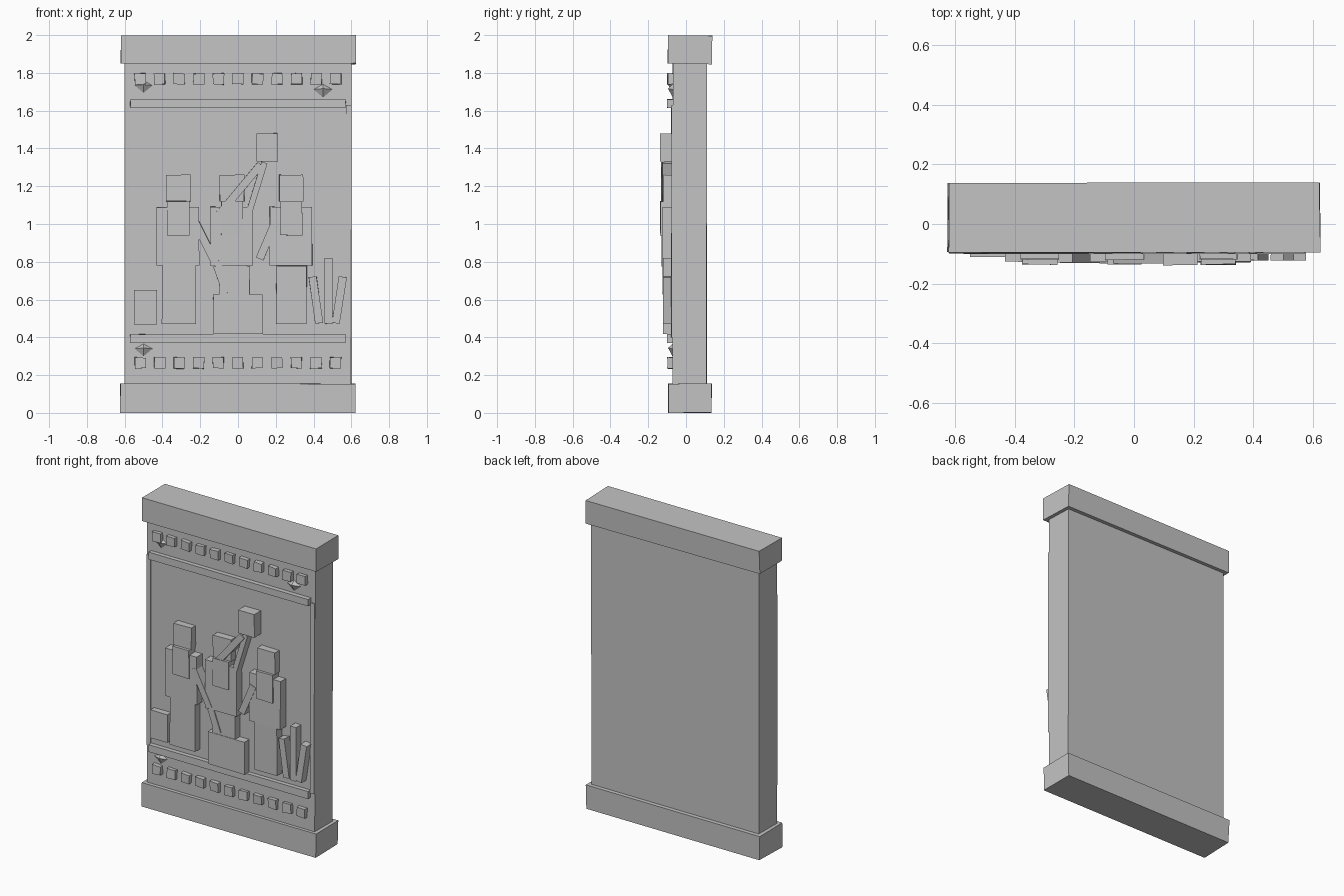
import bpy, bmesh, math, random
from mathutils import Vector, Matrix

if "Cube" in bpy.data.objects:
    bpy.data.objects.remove(bpy.data.objects["Cube"])

random.seed(4)
stone = bpy.data.materials.new("grey stone")
stone.diffuse_color = (0.55, 0.55, 0.55, 1)
stone.use_nodes = True
stone.node_tree.nodes["Principled BSDF"].inputs["Base Color"].default_value = stone.diffuse_color
BACK = -0.06   # carvings start just inside the slab face


def finish(name, bm):
    me = bpy.data.meshes.new(name)
    bmesh.ops.recalc_face_normals(bm, faces=bm.faces[:])
    bm.to_mesh(me)
    bm.free()
    me.materials.append(stone)
    ob = bpy.data.objects.new(name, me)
    bpy.context.collection.objects.link(ob)
    return ob


def block(name, x0, x1, y0, y1, z0, z1, jitter=0.002, tilt=0.0):
    """Slightly hand-hewn block, optionally tilted in the plane of the slab."""
    bm = bmesh.new()
    bmesh.ops.create_cube(bm, size=1)
    c = Vector(((x0 + x1) / 2, (y0 + y1) / 2, (z0 + z1) / 2))
    rot = Matrix.Rotation(tilt, 3, 'Y')
    for v in bm.verts:
        p = Vector((v.co.x * (x1 - x0), v.co.y * (y1 - y0), v.co.z * (z1 - z0)))
        p += Vector([random.uniform(-jitter, jitter) for _ in range(3)])
        v.co = c + rot @ p
        v.co.z = min(max(v.co.z, 0), 2)
    return finish(name, bm)


def limb(name, a, b, width, front):
    """Bar running from a to b (x, z) across the face."""
    dx, dz = b[0] - a[0], b[1] - a[1]
    n = math.hypot(dx, dz)
    cx, cz = (a[0] + b[0]) / 2, (a[1] + b[1]) / 2
    return block(name, cx - width / 2, cx + width / 2, front, BACK,
                 cz - n / 2, cz + n / 2, 0.001, math.atan2(dx, dz))


def gem(name, x, z):
    bm = bmesh.new()
    vs = [bm.verts.new((x + a, -0.07 + b, z + c)) for a, b, c in
          ((-.05, 0, 0), (0, -.025, 0.005), (.05, 0, 0), (0, .025, 0))]
    top = bm.verts.new((x, -0.07, z + 0.028))
    low = bm.verts.new((x, -0.07, z - 0.042))
    for i in range(4):
        for tip in (top, low):
            bm.faces.new((vs[i], vs[(i + 1) % 4], tip))
    return finish(name, bm)


# slab, cap and base
block("slab", -0.6, 0.6, -0.07, 0.11, 0.1, 1.9)
block("cap", -0.622, 0.622, -0.095, 0.137, 1.848, 2.0, 0.004)
block("base", -0.622, 0.622, -0.095, 0.137, 0, 0.157, 0.004)

# raised border
block("border_top", -0.57, 0.57, -0.1, BACK, 1.615, 1.66, 0.001)
block("border_bottom", -0.57, 0.57, -0.1, BACK, 0.37, 0.417, 0.001)
for s, side in ((-1, "left"), (1, "right")):
    block("border_" + side, s * 0.585 - 0.014, s * 0.585 + 0.014,
          -0.078, BACK, 0.4, 1.63, 0.001)

# two rows of small blocks
for row, z in (("upper", 1.768), ("lower", 0.265)):
    for i in range(11):
        x = -0.518 + i * 0.1035
        block(f"{row}_block_{i + 1}", x - 0.029, x + 0.029, -0.097, BACK,
              z - 0.029, z + 0.029, 0.003)

# gems
for i, (x, z) in enumerate(((-0.5, 1.733), (0.45, 1.712), (-0.5, 0.339))):
    gem(f"gem_{i + 1}", x, z)

# three figures: head, beard, torso, legs
for who, x in (("left", -0.316), ("middle", -0.032), ("right", 0.283)):
    block(who + "_head", x - 0.064, x + 0.064, -0.118, BACK, 1.12, 1.26)
    block(who + "_beard", x - 0.058, x + 0.058, -0.135, BACK, 0.94, 1.12)
    w = 0.115
    block(who + "_torso", x - w, x + w * 0.95, -0.127, BACK, 0.78, 1.09)
block("left_legs", -0.402, -0.222, -0.122, BACK, 0.47, 0.78)
block("middle_legs", -0.1, 0.063, -0.118, BACK, 0.47, 0.78)
block("right_legs", 0.203, 0.363, -0.122, BACK, 0.47, 0.78)

# arms and tools
limb("left_arm", (-0.228, 1.01), (-0.115, 0.785), 0.042, -0.13)
limb("left_tongs", (-0.11, 0.78), (-0.058, 0.635), 0.045, -0.125)
limb("right_arm", (0.198, 1.01), (0.115, 0.815), 0.042, -0.13)
limb("raised_arm", (0.12, 1.315), (-0.1, 1.05), 0.042, -0.132)
limb("hammer_handle", (0.14, 1.325), (0.04, 1.0), 0.032, -0.126)
block("hammer_head", 0.098, 0.212, -0.138, BACK, 1.33, 1.48, 0.001)

# anvil, chest and flames
block("anvil", -0.13, 0.13, -0.12, BACK, 0.417, 0.627)
block("chest", -0.55, -0.43, -0.11, BACK, 0.47, 0.65)
limb("flame_left", (0.43, 0.475), (0.395, 0.72), 0.042, -0.122)
limb("flame_middle", (0.479, 0.472), (0.479, 0.82), 0.042, -0.122)
limb("flame_right", (0.517, 0.475), (0.555, 0.72), 0.042, -0.122)
